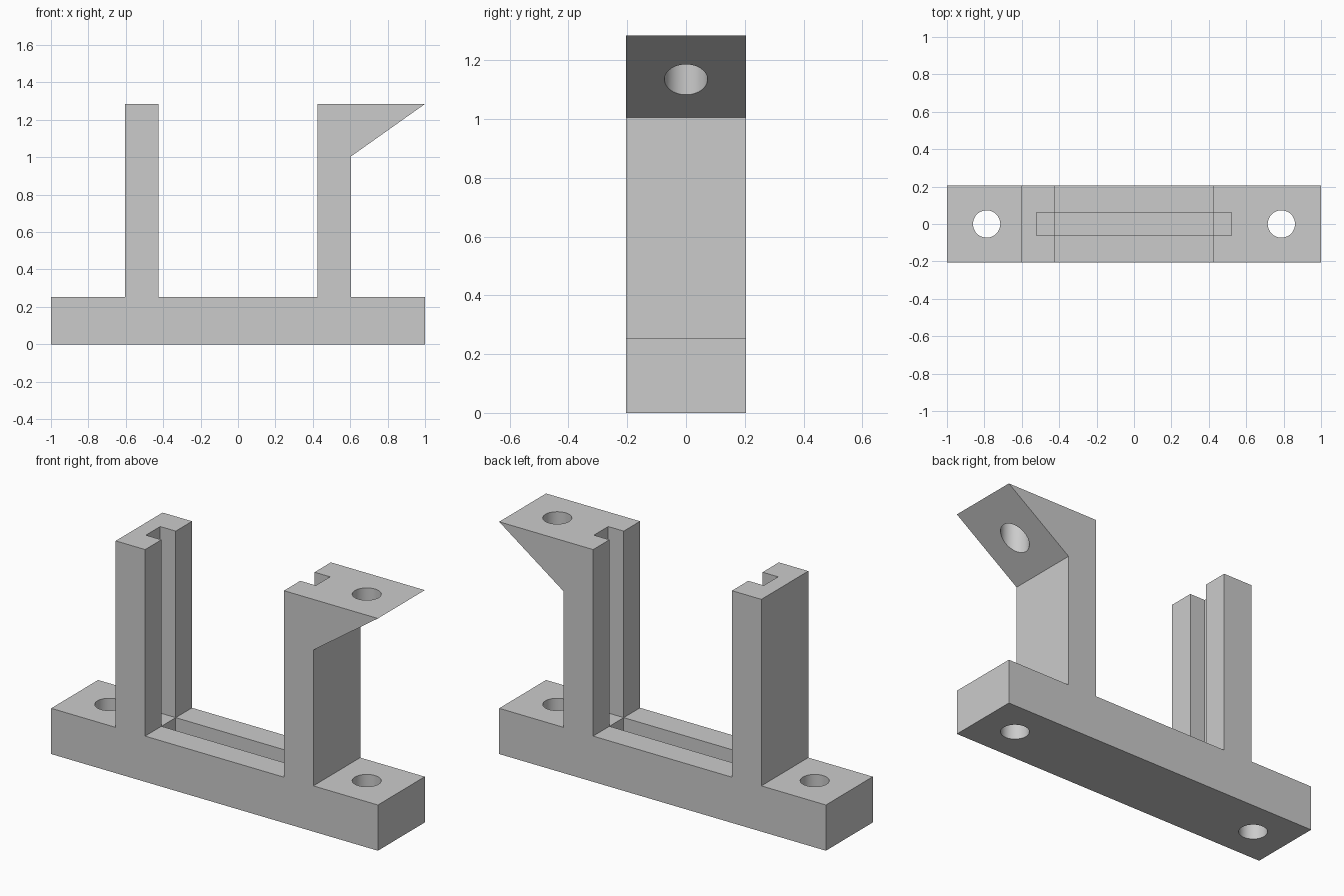
import bpy, bmesh

# Main dimensions
HALF_DEPTH = 0.205
BASE_TOP = 0.253
TOP = 1.285
POST_IN, POST_OUT = 0.425, 0.605
ARM_LOW = 1.005
SLOT_END, SLOT_HALF, SLOT_FLOOR = 0.52, 0.0625, 0.153
HOLE_X, HOLE_R = 0.788, 0.073

if "Cube" in bpy.data.objects:
    bpy.data.objects.remove(bpy.data.objects["Cube"], do_unlink=True)

grey = bpy.data.materials.new("light grey")
grey.use_nodes = True
colour = (0.6, 0.6, 0.6, 1)
grey.diffuse_color = colour
grey.node_tree.nodes["Principled BSDF"].inputs["Base Color"].default_value = colour


def extrude_profile(name, points, half_depth):
    """Solid from an x-z outline, extruded evenly along y."""
    bm = bmesh.new()
    face = bm.faces.new([bm.verts.new((x, -half_depth, z)) for x, z in points])
    side = bmesh.ops.extrude_face_region(bm, geom=[face])["geom"]
    verts = [v for v in side if isinstance(v, bmesh.types.BMVert)]
    bmesh.ops.translate(bm, verts=verts, vec=(0, 2 * half_depth, 0))
    bmesh.ops.recalc_face_normals(bm, faces=bm.faces)
    mesh = bpy.data.meshes.new(name)
    bm.to_mesh(mesh)
    bm.free()
    obj = bpy.data.objects.new(name, mesh)
    obj.data.materials.append(grey)
    bpy.context.collection.objects.link(obj)
    return obj


def cut(target, cutter):
    """Subtract the cutter and remove it."""
    cutter.hide_render = True
    mod = target.modifiers.new("cut", "BOOLEAN")
    mod.operation = "DIFFERENCE"
    mod.solver = "EXACT"
    mod.object = cutter
    bpy.context.view_layer.objects.active = target
    bpy.ops.object.modifier_apply(modifier=mod.name)
    bpy.data.objects.remove(cutter, do_unlink=True)


# Base, two posts and the wedge arm as one solid
body = extrude_profile("bracket_body", [
    (-1, 0), (1, 0), (1, BASE_TOP), (POST_OUT, BASE_TOP), (POST_OUT, ARM_LOW),
    (1, TOP), (POST_IN, TOP), (POST_IN, BASE_TOP), (-POST_IN, BASE_TOP),
    (-POST_IN, TOP), (-POST_OUT, TOP), (-POST_OUT, BASE_TOP), (-1, BASE_TOP),
], HALF_DEPTH)

# Slot down both posts, stepping deeper into the base between them
right_half = [(POST_IN, SLOT_FLOOR), (POST_IN, BASE_TOP),
              (SLOT_END, BASE_TOP), (SLOT_END, TOP + 0.1)]
left_half = [(-x, z) for x, z in reversed(right_half)]
cut(body, extrude_profile("slot_cutter", right_half + left_half, SLOT_HALF))

# Screw holes: the one on the left also passes through the arm
for x in (-HOLE_X, HOLE_X):
    bpy.ops.mesh.primitive_cylinder_add(vertices=48, radius=HOLE_R, depth=4,
                                        location=(x, 0, 0))
    cut(body, bpy.context.object)

# Smooth hole walls with sharp edges kept
bpy.ops.object.select_all(action="DESELECT")
body.select_set(True)
bpy.context.view_layer.objects.active = body
bpy.ops.object.shade_smooth_by_angle(angle=0.5)
